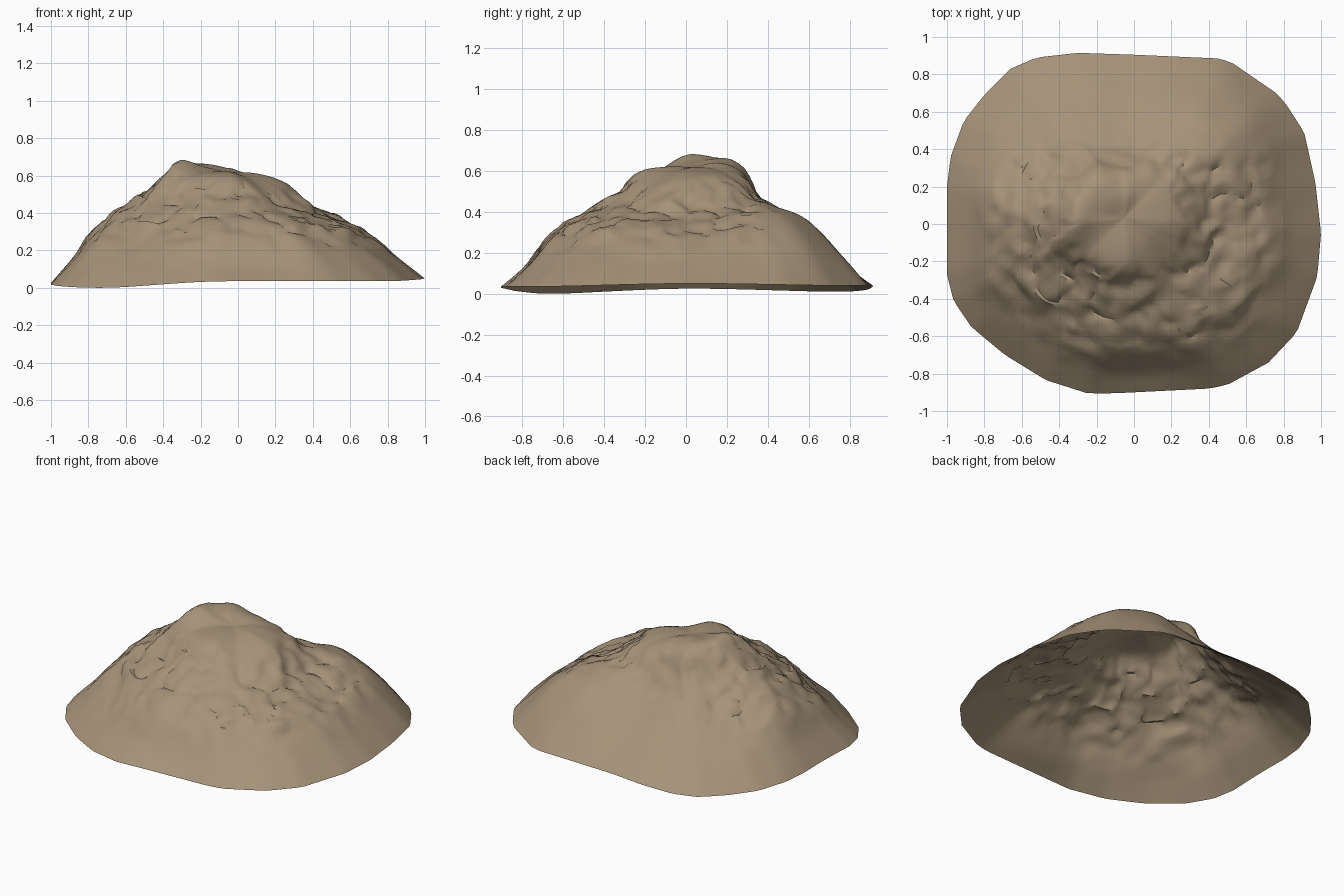
import bpy, bmesh, math
from mathutils import Vector, noise

if "Cube" in bpy.data.objects:
    bpy.data.objects.remove(bpy.data.objects["Cube"])

CX, CY = -0.05, 0.03          # middle of the summit
SECTORS, RINGS = 144, 44

# Ground outline of the hill, seen from above
OUTLINE = [(1, -.05), (.97, .22), (.91, .49), (.81, .645), (.76, .70), (.52, .865), (.45, .885), (0, .905),
           (-.3, .915), (-.52, .89), (-.66, .83), (-.8, .69), (-.91, .55), (-.98, .36), (-1, .2),
           (-1, -.27), (-.965, -.41), (-.87, -.55), (-.69, -.7), (-.47, -.835), (-.25, -.905),
           (-.1, -.905), (.4, -.88), (.5, -.86), (.72, -.74), (.87, -.58), (.98, -.28)]

# Slope profiles from summit to rim, every 45 degrees starting at +x
STEPS = [0, .15, .28, .4, .52, .64, .76, .88, 1]
SLOPES = [[.62, .61, .565, .45, .38, .325, .25, .15, .05],
          [.62, .61, .56, .47, .43, .40, .315, .19, .04],
          [.62, .64, .59, .43, .34, .27, .195, .115, .045],
          [.62, .66, .64, .46, .36, .28, .19, .11, .01],
          [.62, .65, .68, .57, .48, .40, .31, .16, .025],
          [.62, .62, .59, .49, .40, .31, .21, .11, .0],
          [.62, .62, .595, .50, .42, .36, .27, .13, .035],
          [.62, .59, .52, .44, .385, .33, .24, .14, .035]]


def rim_distance(a):
    """Distance from summit to the outline along angle a."""
    d = Vector((math.cos(a), math.sin(a)))
    for i, p in enumerate(OUTLINE):
        p = Vector(p) - Vector((CX, CY))
        q = Vector(OUTLINE[(i + 1) % len(OUTLINE)]) - Vector((CX, CY))
        if d.dot(p + q) > 0 and p.cross(d) >= -1e-7 and d.cross(q) >= -1e-7:
            e = q - p
            return p.cross(e) / d.cross(e)
    return 0.95


def along(profile, t):
    """Smooth curve through a slope profile."""
    i = 0
    while i < len(STEPS) - 2 and t > STEPS[i + 1]:
        i += 1
    u = (t - STEPS[i]) / (STEPS[i + 1] - STEPS[i])
    p1, p2 = profile[i], profile[i + 1]
    p0 = profile[i - 1] if i else p1
    p3 = profile[i + 2] if i + 2 < len(profile) else 2 * p2 - p1
    return 0.5 * (2 * p1 + (p2 - p0) * u + (2 * p0 - 5 * p1 + 4 * p2 - p3) * u * u
                  + (3 * p1 - p0 - 3 * p2 + p3) * u ** 3)


def height(a, t):
    k = (a / (math.pi / 4)) % 8
    i, u = int(k) % 8, k - int(k)
    u = u * u * (3 - 2 * u)
    return along(SLOPES[i], t) * (1 - u) + along(SLOPES[(i + 1) % 8], t) * u


def ramp(v, lo, hi):
    v = max(0, min(1, (v - lo) / (hi - lo)))
    return v * v * (3 - 2 * v)


# Distance to the outline in every sector
RIM = [rim_distance(2 * math.pi * s / SECTORS) for s in range(SECTORS)]


def surface_point(s, t):
    a = 2 * math.pi * s / SECTORS
    r = RIM[s] * t
    x, y, z = CX + r * math.cos(a), CY + r * math.sin(a), height(a, t)
    # Rocky band between the smooth cap and the skirt; the back stays smooth
    rough = ramp(t, .24, .36) * (1 - ramp(t, .66, .9)) * (1 - .9 * ramp(y, .34, .5))
    p = Vector((x, y, z))
    fine = noise.noise_vector(p * 11)
    broad = noise.noise_vector(p * 5 + Vector((3, 7, 1)))
    crack = 1 - min(1, abs(noise.noise(p * 6 + Vector((9, 2, 4)))) * 7)
    z += rough * (.018 * fine.z + .014 * broad.z - .018 * crack + .004)
    x += rough * (.026 * fine.x + .014 * broad.x)
    y += rough * (.026 * fine.y + .014 * broad.y)
    # Broad soft facets on the lower skirt
    skirt = ramp(t, .5, .75) * (1 - ramp(t, .85, 1))
    z += skirt * .012 * noise.noise(Vector((x * 4, y * 4, 5)))
    return Vector((x, y, z))


# Hill shell, open underneath
bm = bmesh.new()
top = bm.verts.new((CX, CY, .62))
rings = []
for j in range(1, RINGS + 1):
    rings.append([bm.verts.new(surface_point(s, j / RINGS)) for s in range(SECTORS)])
for s in range(SECTORS):
    n = (s + 1) % SECTORS
    bm.faces.new((top, rings[0][s], rings[0][n]))
    for inner, outer in zip(rings, rings[1:]):
        bm.faces.new((inner[s], outer[s], outer[n], inner[n]))
mesh = bpy.data.meshes.new("rocky_hill")
bm.to_mesh(mesh)
bm.free()
hill = bpy.data.objects.new("rocky_hill", mesh)
bpy.context.collection.objects.link(hill)

# Sandy stone colour
stone = bpy.data.materials.new("sandy_stone")
stone.diffuse_color = (.38, .29, .19, 1)
stone.use_nodes = True
stone.node_tree.nodes["Principled BSDF"].inputs["Base Color"].default_value = stone.diffuse_color
mesh.materials.append(stone)

bpy.context.view_layer.objects.active = hill
hill.select_set(True)
bpy.ops.object.shade_smooth_by_angle(angle=math.radians(40))
